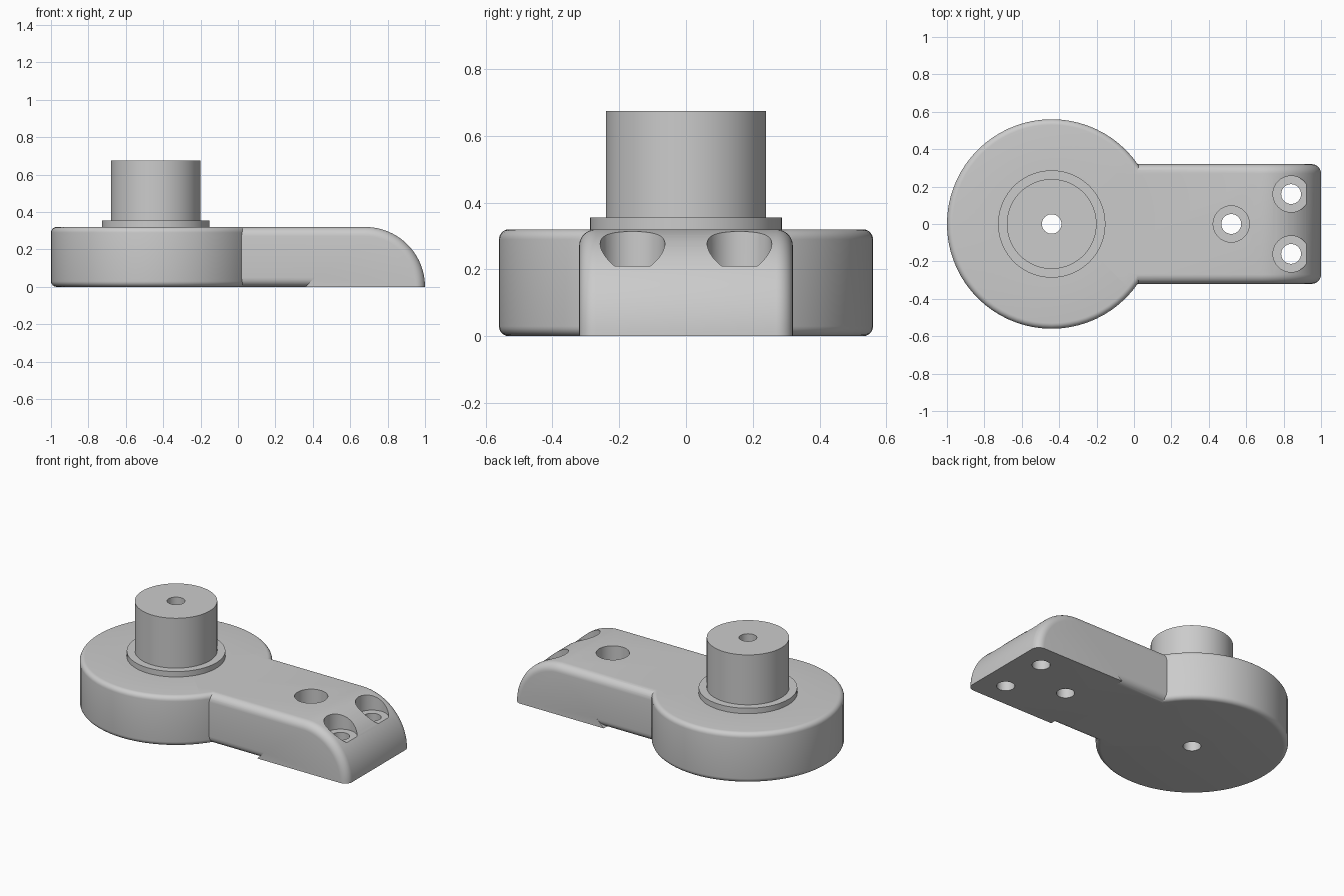
import bpy, bmesh
from math import pi, sin, cos
from mathutils import Matrix, Vector

if "Cube" in bpy.data.objects:
    bpy.data.objects.remove(bpy.data.objects["Cube"])

GREY = (0.6, 0.6, 0.6, 1)
mat = bpy.data.materials.new("light grey")
mat.use_nodes = True
mat.diffuse_color = GREY
mat.node_tree.nodes["Principled BSDF"].inputs["Base Color"].default_value = GREY

DISC_X, DISC_R, H = -0.44, 0.56, 0.32
HALF_W, ROUND, RIM = 0.32, 0.05, 0.03


def arc(cx, cy, r, a0, a1, n):
    return [(cx + r * cos(a0 + (a1 - a0) * i / n), cy + r * sin(a0 + (a1 - a0) * i / n))
            for i in range(n + 1)]


def finish(bm, name):
    bmesh.ops.recalc_face_normals(bm, faces=bm.faces)
    me = bpy.data.meshes.new(name)
    bm.to_mesh(me)
    bm.free()
    me.materials.append(mat)
    ob = bpy.data.objects.new(name, me)
    bpy.context.collection.objects.link(ob)
    return ob


def extrude(bm, points, offset):
    face = bm.faces.new([bm.verts.new(p) for p in points])
    new = bmesh.ops.extrude_face_region(bm, geom=[face])["geom"]
    verts = [v for v in new if isinstance(v, bmesh.types.BMVert)]
    bmesh.ops.translate(bm, vec=offset, verts=verts)
    return verts


def lathe(name, profile, x, y, steps=72):
    # Closed (radius, z) loop turned about a vertical axis
    bm = bmesh.new()
    verts = [bm.verts.new((r, 0, z)) for r, z in profile]
    edges = [bm.edges.new((verts[i - 1], verts[i])) for i in range(len(verts))]
    bmesh.ops.spin(bm, geom=verts + edges, cent=(0, 0, 0), axis=(0, 0, 1),
                   angle=2 * pi, steps=steps)
    bmesh.ops.remove_doubles(bm, verts=bm.verts, dist=1e-4)
    bmesh.ops.translate(bm, vec=(x, y, 0), verts=bm.verts)
    return finish(bm, name)


def combine(target, other, operation):
    mod = target.modifiers.new(other.name, "BOOLEAN")
    mod.operation, mod.solver, mod.object = operation, "EXACT", other
    bpy.context.view_layer.objects.active = target
    bpy.ops.object.modifier_apply(modifier=mod.name)
    bpy.data.objects.remove(other)


# Round base with collar, post and centre bore
profile = [(0.052, 0)]
profile += arc(DISC_R - RIM, RIM, RIM, -pi / 2, 0, 6)
profile += arc(DISC_R - RIM, H - RIM, RIM, 0, pi / 2, 6)
profile += [(0.287, H), (0.287, 0.355), (0.24, 0.355), (0.24, 0.675), (0.052, 0.675)]
body = lathe("base_with_post", profile, DISC_X, 0)

# Arm with a quarter-round nose and softened upper edges
side = [(-0.1, 0)] + arc(1 - H, 0, H, 0, pi / 2, 24) + [(-0.1, H)]
bm = bmesh.new()
extrude(bm, [(x, -HALF_W, z) for x, z in side], (0, 2 * HALF_W, 0))


def upper_rim(e):
    a, b = (v.co for v in e.verts)
    return abs(a.y - b.y) < 1e-5 and max(a.z, b.z) > 0.01 and max(a.x, b.x) > 0


bmesh.ops.bevel(bm, geom=[e for e in bm.edges if upper_rim(e)], offset=ROUND,
                segments=7, profile=0.5, affect="EDGES")
arm = finish(bm, "arm")

# Rounded lower edges behind the foot, ending on a slope
for s in (-1, 1):
    section = arc(HALF_W - ROUND, ROUND, ROUND, -pi / 2, 0, 7)
    section += [(0.36, ROUND), (0.36, -0.02), (HALF_W - ROUND, -0.02)]
    bm = bmesh.new()
    for v in extrude(bm, [(-0.3, s * y, z) for y, z in section], Vector((0.66, 0, 0))):
        v.co.x += v.co.z
    combine(arm, finish(bm, "edge_cutter"), "DIFFERENCE")

# Counterbored screw holes
for x, y in ((0.52, 0), (0.84, 0.16), (0.84, -0.16)):
    hole = [(0, -0.1), (0.053, -0.1), (0.053, 0.21), (0.097, 0.21), (0.097, 0.5), (0, 0.5)]
    combine(arm, lathe("hole_cutter", hole, x, y, 40), "DIFFERENCE")

combine(body, arm, "UNION")
body.name = "mounting_arm"
bpy.ops.object.select_all(action="DESELECT")
body.select_set(True)
bpy.context.view_layer.objects.active = body
bpy.ops.object.shade_smooth_by_angle(angle=0.5)
